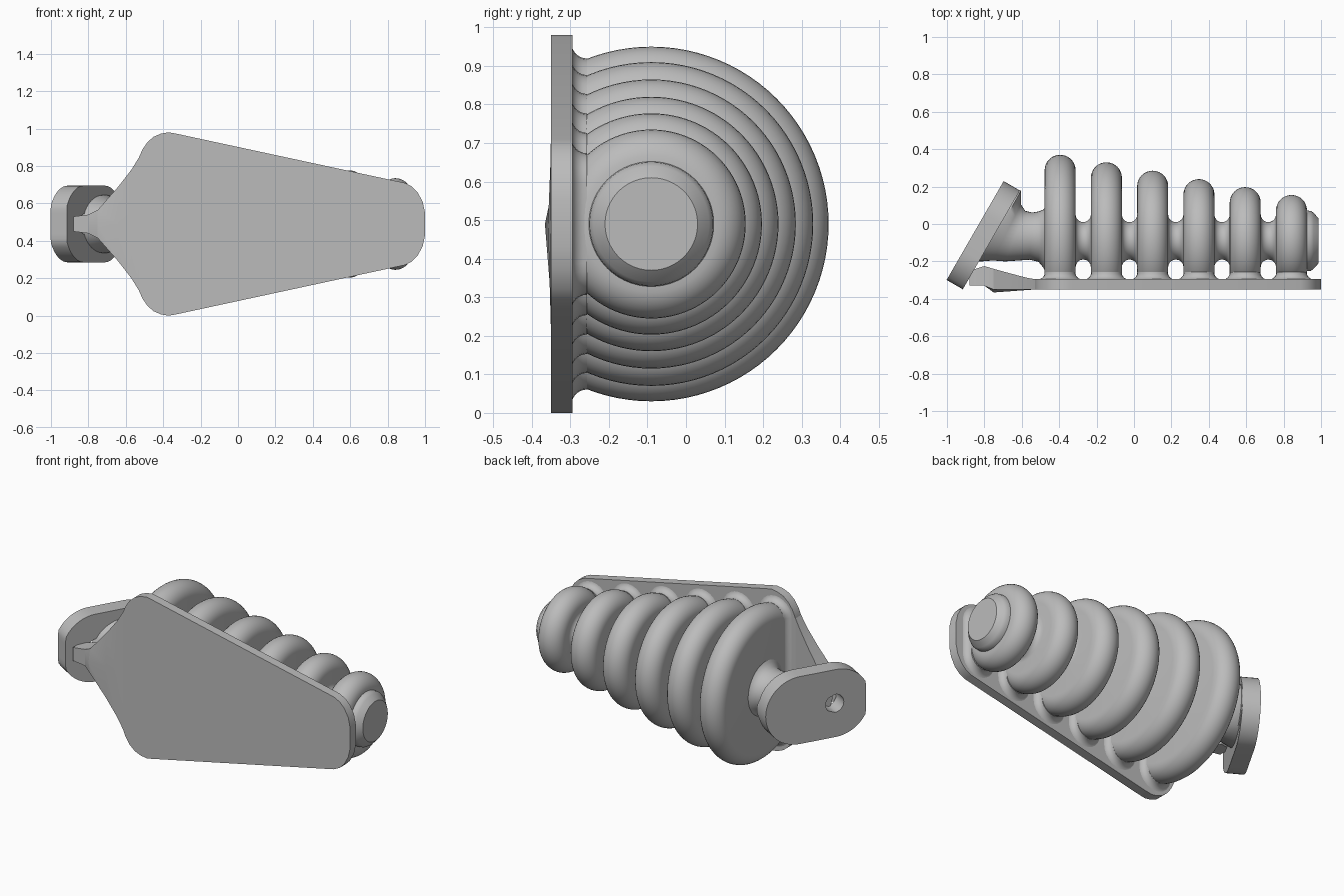
import bpy, bmesh
from math import sin, cos, pi, sqrt, radians
from mathutils import Vector

cube = bpy.data.objects.get("Cube")
if cube:
    bpy.data.objects.remove(cube)

GREY = (0.5, 0.5, 0.5, 1)
mat = bpy.data.materials.new("plain_grey")
mat.use_nodes = True
mat.diffuse_color = GREY
mat.node_tree.nodes["Principled BSDF"].inputs["Base Color"].default_value = GREY

AXIS_Y, MID_Z = -0.09, 0.49
PLATE_FRONT, PLATE_BACK = -0.35, -0.295
FIN_HALF = 0.083


def finish(name, bm, angle=35):
    bmesh.ops.remove_doubles(bm, verts=bm.verts, dist=0.0001)
    bmesh.ops.recalc_face_normals(bm, faces=bm.faces)
    mesh = bpy.data.meshes.new(name)
    bm.to_mesh(mesh)
    bm.free()
    mesh.materials.append(mat)
    obj = bpy.data.objects.new(name, mesh)
    bpy.context.collection.objects.link(obj)
    bpy.ops.object.select_all(action='DESELECT')
    obj.select_set(True)
    bpy.context.view_layer.objects.active = obj
    bpy.ops.object.shade_smooth_by_angle(angle=radians(angle))


def bridge(bm, a, b):
    for i in range(len(a)):
        j = (i + 1) % len(a)
        bm.faces.new((a[i], a[j], b[j], b[i]))


def loft(name, rings, angle=35):
    bm = bmesh.new()
    loops = [[bm.verts.new(p) for p in ring] for ring in rings]
    for a, b in zip(loops, loops[1:]):
        bridge(bm, a, b)
    bm.faces.new(loops[0])
    bm.faces.new(loops[-1])
    finish(name, bm, angle)


def stadium(half_straight, radius, n=12):
    """Points of a rounded bar, long in the second coordinate."""
    return [(radius * cos(a), side * half_straight + radius * sin(a))
            for side, start in ((1, 0), (-1, pi))
            for a in (start + pi * i / n for i in range(n + 1))]


# Ribbed body: one turned profile with six fins, a core and an end cap
fins = [(-0.395 + 0.2474 * i, r)
        for i, r in enumerate((0.46, 0.42, 0.375, 0.33, 0.287, 0.245))]
profile = [(fins[0][0] - FIN_HALF, 0)]
for i, (x, r) in enumerate(fins):
    for k in range(17):
        a = pi * k / 16
        profile.append((x - FIN_HALF * cos(a), r - FIN_HALF + FIN_HALF * sin(a)))
    if i < 5:
        mid = (x + fins[i + 1][0]) / 2
        half = mid - x - FIN_HALF
        for k in range(11):
            a = pi * k / 10
            profile.append((mid - half * cos(a), 0.14 - 0.04 * sin(a)))
profile += [(0.945, 0.16), (0.96, 0.15), (0.987, 0.12), (0.987, 0)]

bm = bmesh.new()
verts = [bm.verts.new((x, AXIS_Y + r, MID_Z)) for x, r in profile]
edges = [bm.edges.new(pair) for pair in zip(verts, verts[1:])]
bmesh.ops.spin(bm, geom=verts + edges, cent=(0, AXIS_Y, MID_Z), axis=(1, 0, 0),
               angle=2 * pi, steps=96, use_duplicate=False)
bmesh.ops.remove_doubles(bm, verts=bm.verts, dist=0.0001)
bmesh.ops.bisect_plane(bm, geom=bm.verts[:] + bm.edges[:] + bm.faces[:],
                       plane_co=(0, -0.32, 0), plane_no=(0, -1, 0), clear_outer=True)
finish("ribbed_body", bm)

# Flared feet joining each fin to the plate
for i, (x, r) in enumerate(fins):
    half = sqrt(r * r - 0.16 ** 2) - FIN_HALF
    rings = []
    for k in range(7):
        a = pi / 2 * k / 6
        flare = 0.04 * (1 - cos(a))
        rings.append([(x + u, -0.257 - 0.04 * sin(a), MID_Z + v)
                      for u, v in stadium(half, FIN_HALF - 0.002 + flare)])
    loft("fin_foot_%d" % (i + 1), rings, 50)

# Flat tapered plate, mirrored about its middle height
edge = [(1.0, 0.06), (0.987, 0.12), (0.96, 0.17), (0.93, 0.2), (0.89, 0.22),
        (-0.335, 0.484), (-0.37, 0.49), (-0.41, 0.484), (-0.45, 0.467),
        (-0.485, 0.437), (-0.51, 0.4), (-0.53, 0.355)]
outline = edge + [(x, -z) for x, z in reversed(edge)]
loft("front_plate", [[(x, y, MID_Z + z) for x, z in outline]
                     for y in (PLATE_FRONT, PLATE_BACK)])

# Tapering tongue from the plate to the flange
sections = [(-0.53, 0.355, -0.35, -0.295), (-0.57, 0.29, -0.353, -0.288),
            (-0.64, 0.2, -0.358, -0.27), (-0.75, 0.075, -0.366, -0.24),
            (-0.8, 0.05, -0.33, -0.225), (-0.88, 0.04, -0.33, -0.25)]
loft("tongue", [[(x, PLATE_FRONT if front < -0.35 else front, MID_Z - h),
                 (x, front, MID_Z),
                 (x, PLATE_FRONT if front < -0.35 else front, MID_Z + h),
                 (x, back, MID_Z + h), (x, back, MID_Z - h)]
                for x, h, front, back in sections], 20)

# Neck flaring into the tilted flange: x, lean, centre y, half y, half z
neck = [(-0.47, 0, -0.085, 0.18, 0.175), (-0.485, 0, -0.078, 0.155, 0.15),
        (-0.51, 0, -0.068, 0.135, 0.132), (-0.55, 0.05, -0.065, 0.126, 0.125),
        (-0.635, 0.4, -0.065, 0.135, 0.125), (-0.69, 0.5, -0.045, 0.15, 0.132),
        (-0.74, 0.56, -0.01, 0.19, 0.155), (-0.77, 0.566, -0.01, 0.19, 0.155)]
rings = []
for x, lean, cy, ry, rz in neck:
    ring = []
    for k in range(40):
        a = 2 * pi * k / 40
        y = cy + ry * cos(a)
        ring.append((x + lean * (y + 0.065), y, MID_Z + rz * sin(a)))
    rings.append(ring)
loft("neck", rings, 50)

# Tilted flange with a bolt hole and a flattened lower end
centre = Vector((-0.806, -0.06, MID_Z))
along, out, up = Vector((0.5, 0.866, 0)), Vector((-0.866, 0.5, 0)), Vector((0, 0, 1))
hole = Vector((-0.115, 0))
outer = []
for cu, start in ((0.1, -pi / 2), (-0.123, pi / 2)):
    for k in range(25):
        a = start + pi * k / 24
        outer.append(Vector((max(cu + 0.205 * cos(a), -0.305), 0.205 * sin(a))))
inner = [hole + (p - hole).normalized() * 0.055 for p in outer]

bm = bmesh.new()
loops = [[bm.verts.new(centre + along * p.x + up * p.y + out * t) for p in pts]
         for pts, t in ((outer, -0.05), (outer, 0.05), (inner, 0.05), (inner, -0.05))]
for i in range(4):
    bridge(bm, loops[i], loops[(i + 1) % 4])
finish("flange", bm)
